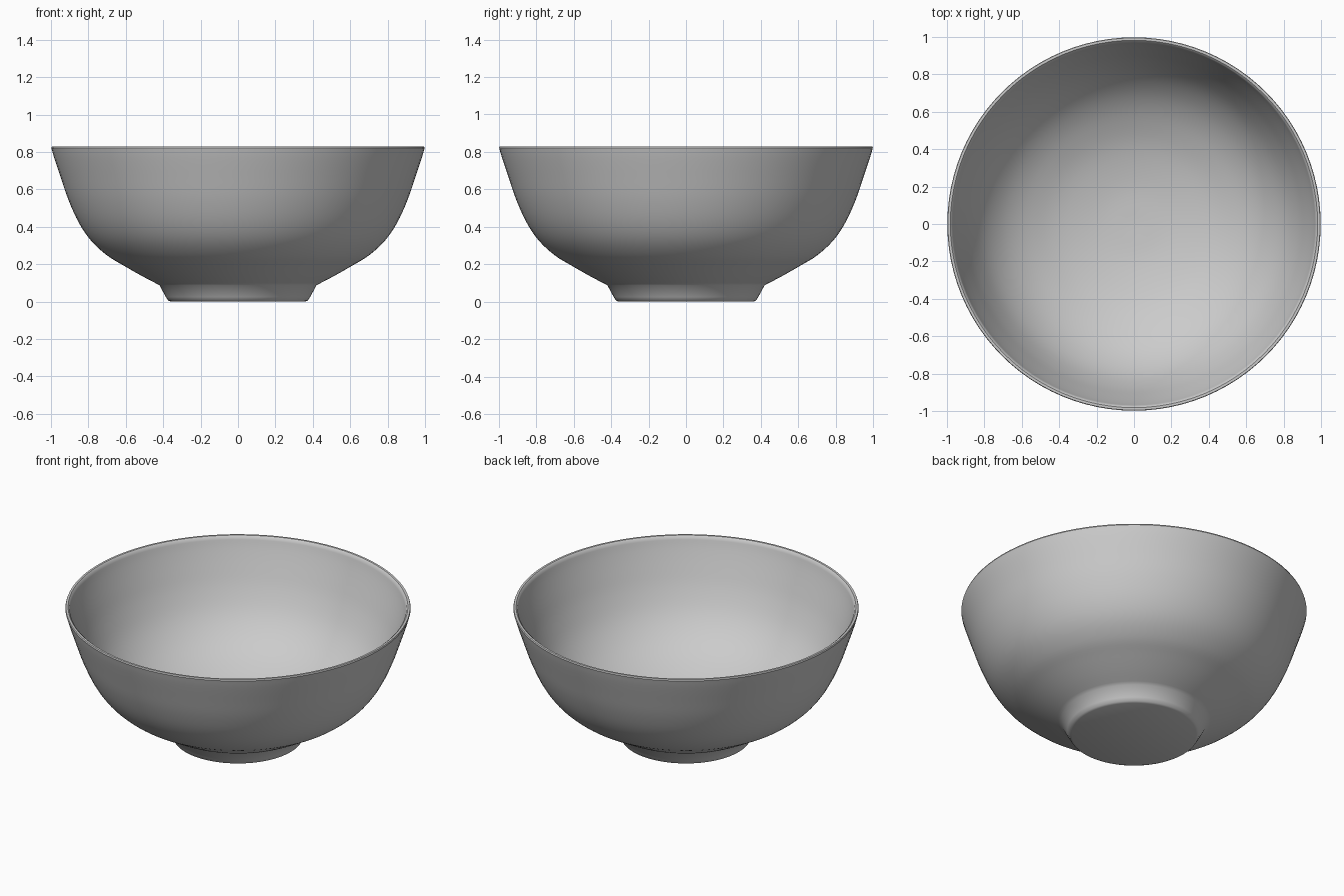
import bpy, bmesh, math
from mathutils import Vector

if "Cube" in bpy.data.objects:
    bpy.data.objects.remove(bpy.data.objects["Cube"])


def smooth_path(points, steps=4):
    """Catmull-Rom curve through (radius, height) points."""
    p = [Vector(q) for q in points]
    p = [2 * p[0] - p[1]] + p + [2 * p[-1] - p[-2]]
    out = []
    for a, b, c, d in zip(p, p[1:], p[2:], p[3:]):
        for i in range(steps):
            t = i / steps
            out.append(0.5 * (2 * b + (c - a) * t + (2 * a - 5 * b + 4 * c - d) * t**2
                              + (3 * b - a - 3 * c + d) * t**3))
    return out + [p[-2]]


def lathe(name, profile, segments=96):
    """Revolve a profile that starts and ends on the axis."""
    bm = bmesh.new()
    verts = [bm.verts.new((r, 0, z)) for r, z in profile]
    edges = [bm.edges.new(pair) for pair in zip(verts, verts[1:])]
    bmesh.ops.spin(bm, geom=verts + edges, cent=(0, 0, 0), axis=(0, 0, 1),
                   angle=math.tau, steps=segments, use_duplicate=False)
    bmesh.ops.remove_doubles(bm, verts=bm.verts[:], dist=1e-5)
    bmesh.ops.recalc_face_normals(bm, faces=bm.faces[:])
    mesh = bpy.data.meshes.new(name)
    bm.to_mesh(mesh)
    bm.free()
    obj = bpy.data.objects.new(name, mesh)
    bpy.context.collection.objects.link(obj)
    bpy.context.view_layer.objects.active = obj
    obj.select_set(True)
    bpy.ops.object.shade_smooth_by_angle(angle=math.radians(35))
    return obj


# Solid foot with a slightly rounded lower edge
foot = [(0, 0), (0.36, 0), (0.374, 0.006), (0.386, 0.025)]

# Outer wall, from the foot joint up to the rim
outer = smooth_path([(0.42, 0.088), (0.51, 0.135), (0.61, 0.192), (0.70, 0.247),
                     (0.785, 0.325), (0.85, 0.42), (0.905, 0.54), (0.95, 0.67),
                     (0.985, 0.78), (1.0, 0.815)][:8] + [(0.983, 0.77), (0.998, 0.822)])

# Thin rim, then the inner wall down to the shallow floor
rim = [(0.995, 0.83), (0.982, 0.83)]
inner = smooth_path([(0.973, 0.822), (0.955, 0.76), (0.92, 0.66), (0.875, 0.545),
                     (0.815, 0.43), (0.745, 0.34), (0.66, 0.265), (0.55, 0.2),
                     (0.4, 0.14), (0.2, 0.1), (0, 0.09)])

lathe("bowl", foot + [tuple(v) for v in outer] + rim + [tuple(v) for v in inner])
